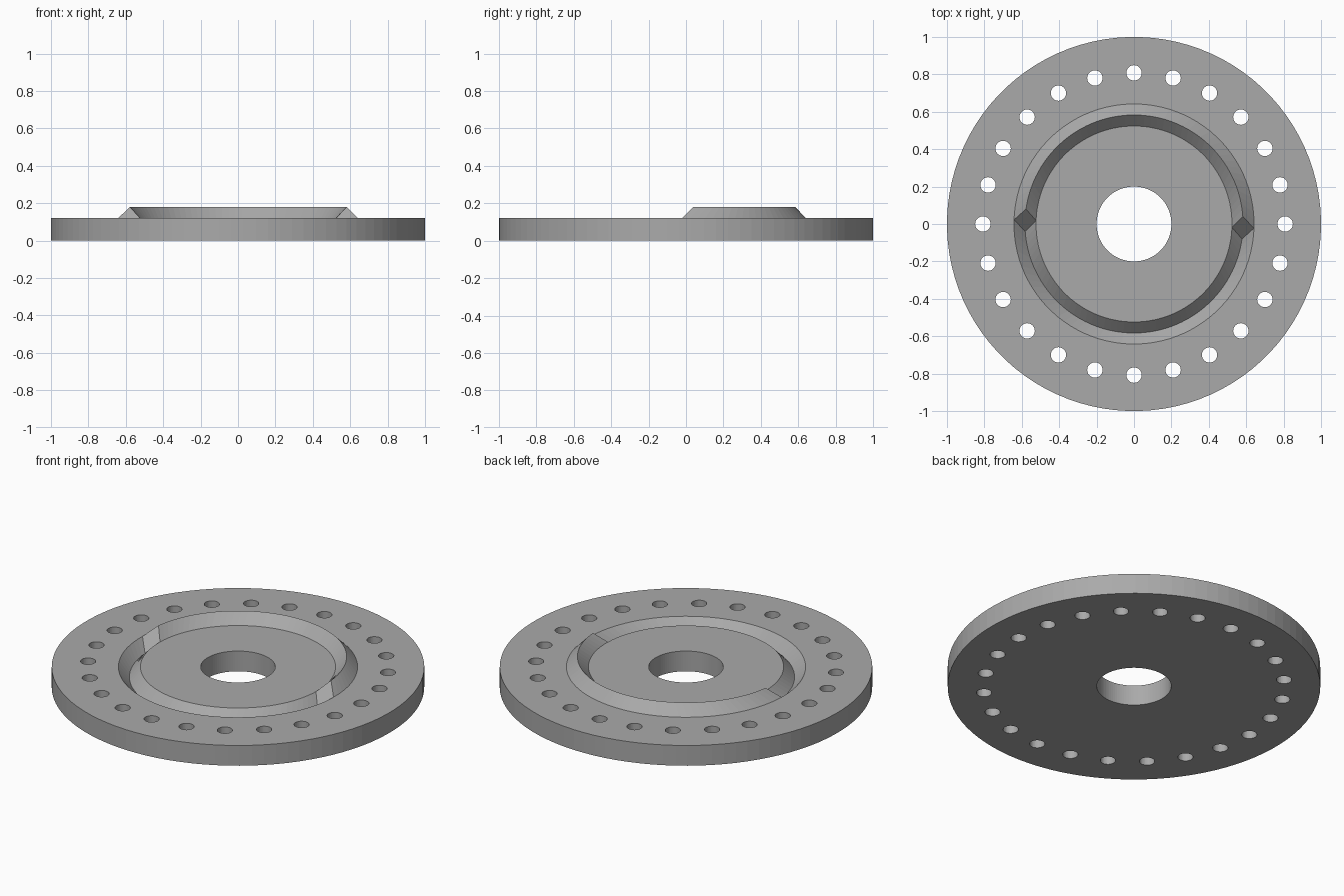
import bpy, bmesh, math
from math import cos, sin, pi

if "Cube" in bpy.data.objects:
    bpy.data.objects.remove(bpy.data.objects["Cube"])

N = 96                      # segments around the disc
H, D = 0.12, 0.06           # plate thickness, ridge height / groove depth
R_HOLE, R_IN, R_PEAK, R_OUT, R_RIM = 0.20, 0.524, 0.583, 0.642, 1.0
START = math.radians(-2)    # where the ridge half begins
LEAD = D / R_PEAK           # angle taken by each sloped end

grey = bpy.data.materials.new("plain_grey")
grey.diffuse_color = (0.4, 0.4, 0.4, 1)
grey.use_nodes = True
grey.node_tree.nodes["Principled BSDF"].inputs["Base Color"].default_value = grey.diffuse_color


def make_object(name, bm):
    bmesh.ops.recalc_face_normals(bm, faces=bm.faces)
    mesh = bpy.data.meshes.new(name)
    bm.to_mesh(mesh)
    bm.free()
    mesh.materials.append(grey)
    ob = bpy.data.objects.new(name, mesh)
    bpy.context.collection.objects.link(ob)
    return ob


# Flange plate: concentric rings, with a V ridge on one half, a V groove on the other
bm = bmesh.new()


def point(r, a, z):
    return bm.verts.new((r * cos(a), r * sin(a), z))


def ring(r, z):
    return [point(r, START + 2 * pi * i / N, z) for i in range(N)]


def bridge(a, b):
    for i in range(N):
        j = (i + 1) % N
        bm.faces.new((a[i], a[j], b[j], b[i]))


hole_low, hole_top = ring(R_HOLE, 0), ring(R_HOLE, H)
inner, outer = ring(R_IN, H), ring(R_OUT, H)
rim_top, rim_low = ring(R_RIM, H), ring(R_RIM, 0)
for a, b in ((hole_low, hole_top), (hole_top, inner), (outer, rim_top),
             (rim_top, rim_low), (rim_low, hole_low)):
    bridge(a, b)

crests = []
for half, dz in enumerate((D, -D)):
    n = N // 2
    crest = [point(R_PEAK, START + half * pi + LEAD + (pi - 2 * LEAD) * i / n, H + dz)
             for i in range(n + 1)]
    for i in range(n):
        p, q = (half * n + i) % N, (half * n + i + 1) % N
        bm.faces.new((inner[p], inner[q], crest[i + 1], crest[i]))
        bm.faces.new((crest[i], crest[i + 1], outer[q], outer[p]))
    crests.append(crest)

# Diamond shaped sloped ends joining ridge and groove
ridge, groove = crests
bm.faces.new((inner[0], ridge[0], outer[0], groove[-1]))
bm.faces.new((inner[N // 2], groove[0], outer[N // 2], ridge[-1]))
plate = make_object("flange_plate", bm)

# Bolt hole cutters: 24 around the rim
bm = bmesh.new()
for k in range(24):
    a = 2 * pi * k / 24
    made = bmesh.ops.create_cone(bm, cap_ends=True, segments=32, radius1=0.041,
                                 radius2=0.041, depth=0.4)
    bmesh.ops.translate(bm, verts=made["verts"], vec=(0.808 * cos(a), 0.808 * sin(a), H / 2))
cutter = make_object("bolt_hole_cutter", bm)
cutter.hide_render = True

# Cut the holes and keep the result
mod = plate.modifiers.new("bolt_holes", "BOOLEAN")
mod.operation, mod.solver, mod.object = "DIFFERENCE", "EXACT", cutter
bpy.context.view_layer.objects.active = plate
plate.select_set(True)
bpy.ops.object.modifier_apply(modifier=mod.name)
bpy.data.objects.remove(cutter)
